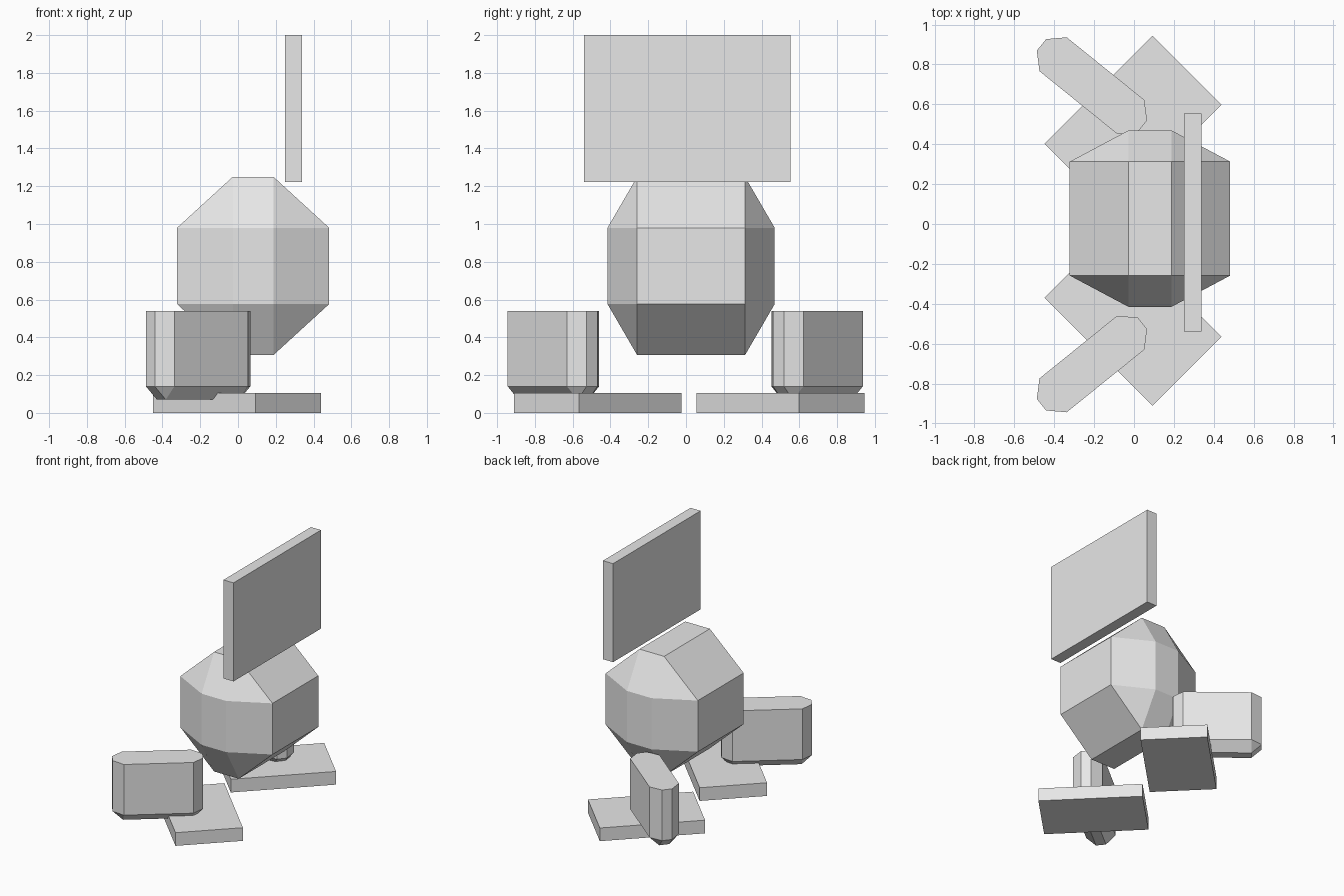
import bpy, bmesh, math
from itertools import product
from mathutils import Matrix, Vector

if "Cube" in bpy.data.objects:
    bpy.data.objects.remove(bpy.data.objects["Cube"])

grey = bpy.data.materials.new("plain grey")
grey.diffuse_color = (0.8, 0.8, 0.8, 1)
grey.use_nodes = True
grey.node_tree.nodes["Principled BSDF"].inputs["Base Color"].default_value = grey.diffuse_color


def block(name, centre, size, cut=(0, 0, 0), angle=0, flat_top=False):
    """Box with chamfered edges and corners; cut is the chamfer depth per axis."""
    half = Vector(size) / 2
    points = set()
    for signs in product((-1, 1), repeat=3):
        for axis in range(3):
            # each corner becomes three points, one on each adjoining face
            p = [s * (half[i] - (0 if i == axis else cut[i]))
                 for i, s in enumerate(signs)]
            if flat_top and signs[2] > 0:
                if axis == 2:
                    continue
                p[2] = half.z
            points.add(tuple(p))
    bm = bmesh.new()
    for p in points:
        bm.verts.new(p)
    bmesh.ops.convex_hull(bm, input=bm.verts[:])
    bmesh.ops.dissolve_limit(bm, angle_limit=0.01, verts=bm.verts[:], edges=bm.edges[:])
    bmesh.ops.recalc_face_normals(bm, faces=bm.faces[:])
    bm.transform(Matrix.Translation(centre) @ Matrix.Rotation(math.radians(angle), 4, 'Z'))
    mesh = bpy.data.meshes.new(name)
    bm.to_mesh(mesh)
    bm.free()
    mesh.materials.append(grey)
    obj = bpy.data.objects.new(name, mesh)
    bpy.context.collection.objects.link(obj)
    return obj


# Faceted body
block("body", (0.08, 0.027, 0.778), (0.805, 0.885, 0.944), (0.295, 0.157, 0.27))

# Upright panel above the body
block("panel", (0.294, 0.007, 1.611), (0.088, 1.092, 0.778))

# Splayed feet and hands on both sides
for side, s, foot_y, hand_y in (("left", 1, 0.5, 0.694), ("right", -1, -0.468, -0.702)):
    block(side + "_foot", (-0.005, foot_y, 0.052), (0.765, 0.49, 0.104), angle=45 * s)
    block(side + "_hand", (-0.211, hand_y, 0.305), (0.65, 0.218, 0.47),
          (0.075, 0.072, 0.07), angle=-38.9 * s, flat_top=True)
